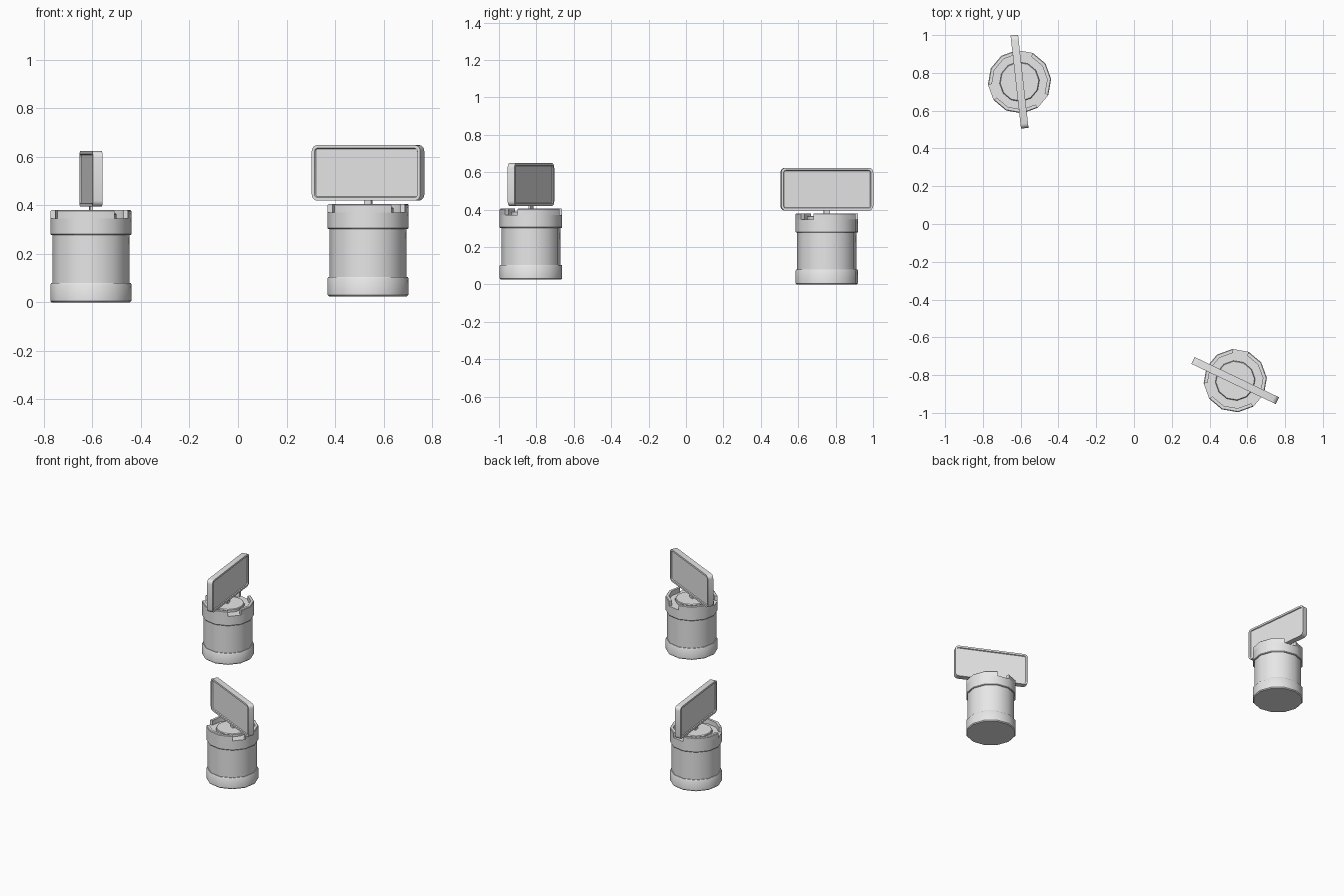
import bpy, bmesh
from math import radians, sin, cos
from mathutils import Matrix, Vector

if "Cube" in bpy.data.objects:
    bpy.data.objects.remove(bpy.data.objects["Cube"], do_unlink=True)

SIDES = 12
START = 5          # degrees, turns a flat side towards each notch
RADIUS = 0.168
FLOOR = 0.346
TOP = 0.38

grey = bpy.data.materials.new("plain_grey")
grey.use_nodes = True
grey.diffuse_color = (0.8, 0.8, 0.8, 1)
grey.node_tree.nodes["Principled BSDF"].inputs["Base Color"].default_value = (0.8, 0.8, 0.8, 1)


def finish(bm, name, location, turn=0):
    bmesh.ops.recalc_face_normals(bm, faces=bm.faces[:])
    mesh = bpy.data.meshes.new(name)
    bm.to_mesh(mesh)
    bm.free()
    mesh.materials.append(grey)
    obj = bpy.data.objects.new(name, mesh)
    bpy.context.collection.objects.link(obj)
    obj.location = location
    obj.rotation_euler.z = radians(turn)
    bpy.ops.object.select_all(action='DESELECT')
    obj.select_set(True)
    bpy.context.view_layer.objects.active = obj
    bpy.ops.object.shade_smooth_by_angle(angle=radians(35))
    return obj


def on_ring(step, r, z):
    a = radians(START + step * 360 / SIDES)
    return Vector((r * cos(a), r * sin(a), z))


def lathe(profile):
    """Closed solid of revolution with flat caps."""
    bm = bmesh.new()
    rings = [[bm.verts.new(on_ring(i, r, z)) for i in range(SIDES)] for r, z in profile]
    for low, high in zip(rings, rings[1:]):
        for i in range(SIDES):
            j = (i + 1) % SIDES
            bm.faces.new((low[i], low[j], high[j], high[i]))
    bm.faces.new(rings[0][::-1])
    bm.faces.new(rings[-1])
    return bm


def rim_walls():
    """Three raised wall arcs, each three sides long, with one-side notches between."""
    bm = bmesh.new()
    inner = 0.147
    for first in (3, 7, 11):
        sections = []
        for step in range(first, first + 4):
            corners = ((RADIUS, FLOOR), (RADIUS, TOP - 0.004), (RADIUS - 0.004, TOP),
                       (inner, TOP), (inner, FLOOR))
            sections.append([bm.verts.new(on_ring(step, r, z)) for r, z in corners])
        for a, b in zip(sections, sections[1:]):
            for k in range(5):
                m = (k + 1) % 5
                bm.faces.new((a[k], a[m], b[m], b[k]))
        bm.faces.new(sections[0])
        bm.faces.new(sections[-1])
    return bm


def box(size):
    bm = bmesh.new()
    bmesh.ops.create_cube(bm, size=1, matrix=Matrix.Diagonal((*size, 1)))
    return bm


def sign_board():
    """Rounded board with a shallow sunken panel on both broad faces."""
    bm = box((0.495, 0.04, 0.229))
    corners = [e for e in bm.edges
               if abs((e.verts[0].co - e.verts[1].co).normalized().y) > 0.9]
    bmesh.ops.bevel(bm, geom=corners, offset=0.025, segments=4, profile=0.5, affect='EDGES')
    bm.normal_update()
    broad = [f for f in bm.faces if abs(f.normal.y) > 0.9]
    bmesh.ops.inset_individual(bm, faces=broad, thickness=0.013, depth=0)
    bmesh.ops.inset_individual(bm, faces=broad, thickness=0.003, depth=-0.006)
    return bm


# Base band, narrower body and upper band up to the notch floor
BODY = 0.159
canister = [(RADIUS - 0.006, 0), (RADIUS, 0.006), (RADIUS, 0.074), (RADIUS - 0.004, 0.08),
            (BODY, 0.08), (BODY, 0.277), (RADIUS - 0.003, 0.277), (RADIUS, 0.281),
            (RADIUS, FLOOR)]
lid = [(0.106, FLOOR - 0.01), (0.106, 0.362), (0.102, 0.366)]

# One canister at the back and one at the front, with signs turned differently
for side, x, y, z, turn in (("back", -0.606, 0.753, 0, -83.6),
                            ("front", 0.536, -0.829, 0.025, -25.5)):
    finish(lathe(canister), side + "_canister", (x, y, z))
    finish(rim_walls(), side + "_rim_walls", (x, y, z))
    finish(lathe(lid), side + "_lid", (x, y, z))
    finish(box((0.033, 0.012, 0.05)), side + "_sign_post", (x, y, z + 0.382), turn)
    finish(sign_board(), side + "_sign", (x, y, z + 0.509), turn)
